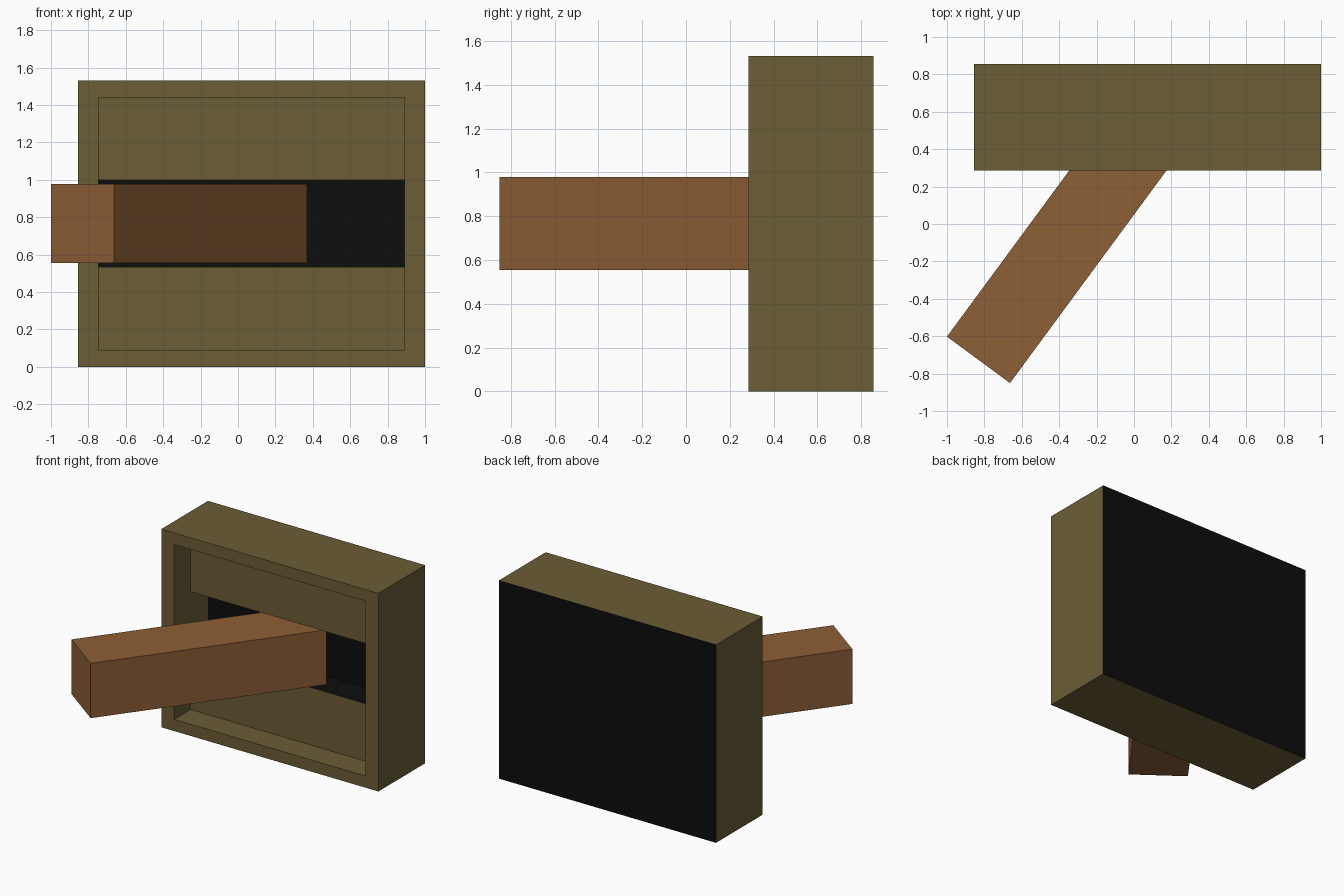
import bpy, bmesh
from mathutils import Vector

if "Cube" in bpy.data.objects:
    bpy.data.objects.remove(bpy.data.objects["Cube"])


def material(name, rgb):
    m = bpy.data.materials.new(name)
    m.diffuse_color = (*rgb, 1)
    m.use_nodes = True
    m.node_tree.nodes["Principled BSDF"].inputs["Base Color"].default_value = m.diffuse_color
    return m


olive = material("olive", (0.145, 0.110, 0.036))
black = material("black", (0.004, 0.004, 0.004))
brown = material("brown", (0.270, 0.115, 0.038))


def finish(bm, name, mats):
    bmesh.ops.remove_doubles(bm, verts=bm.verts, dist=1e-4)
    bmesh.ops.recalc_face_normals(bm, faces=bm.faces)
    mesh = bpy.data.meshes.new(name)
    bm.to_mesh(mesh)
    bm.free()
    for m in mats:
        mesh.materials.append(m)
    ob = bpy.data.objects.new(name, mesh)
    bpy.context.collection.objects.link(ob)
    return ob


# Housing: open-fronted case stepped inwards to a panel with a wide slot
bm = bmesh.new()
BACK, FRONT, PANEL, SLOT = 0.855, 0.285, 0.485, 0.705
X0, X1, Z0, Z1 = -0.745, 0.89, 0.09, 1.44
S0, S1 = 0.535, 1.0


def ring(y, x0, x1, z0, z1):
    return [bm.verts.new(p) for p in
            ((x0, y, z0), (x1, y, z0), (x1, y, z1), (x0, y, z1))]


def bridge(a, b, colours=(0, 0, 0, 0)):
    for i in range(4):
        j = (i + 1) % 4
        f = bm.faces.new((a[i], a[j], b[j], b[i]))
        f.material_index = colours[i]


back = ring(BACK, -0.855, 1.0, 0, 1.53)
front = ring(FRONT, -0.855, 1.0, 0, 1.53)
opening = ring(FRONT, X0, X1, Z0, Z1)
recess = ring(PANEL, X0, X1, Z0, Z1)
slot = ring(PANEL, X0, X1, S0, S1)
slot_back = ring(SLOT, X0, X1, S0, S1)

bm.faces.new(back).material_index = 1
bridge(back, front)
bridge(front, opening)
# side walls of the recess carry the slot corners
for i, j in ((0, 1), (2, 3)):
    bm.faces.new((opening[i], opening[j], recess[j], recess[i]))
    bm.faces.new((recess[i], recess[j], slot[j], slot[i]))
for lo, hi in ((0, 3), (1, 2)):
    bm.faces.new((opening[lo], recess[lo], slot[lo], slot[hi], recess[hi], opening[hi]))
bridge(slot, slot_back, (1, 0, 1, 0))
bm.faces.new(slot_back).material_index = 1
finish(bm, "housing", [olive, black])

# Slanted beam running out of the slot
bm = bmesh.new()
a, b = Vector((-1.0, -0.602, 0.555)), Vector((-0.663, -0.8505, 0.555))
run = Vector((1.033, 1.403, 0))
base = bm.faces.new([bm.verts.new(p) for p in (a, b, b + run, a + run)])
ext = bmesh.ops.extrude_face_region(bm, geom=[base], use_keep_orig=True)
top = [v for v in ext["geom"] if isinstance(v, bmesh.types.BMVert)]
bmesh.ops.translate(bm, verts=top, vec=(0, 0, 0.423))
finish(bm, "beam", [brown])
